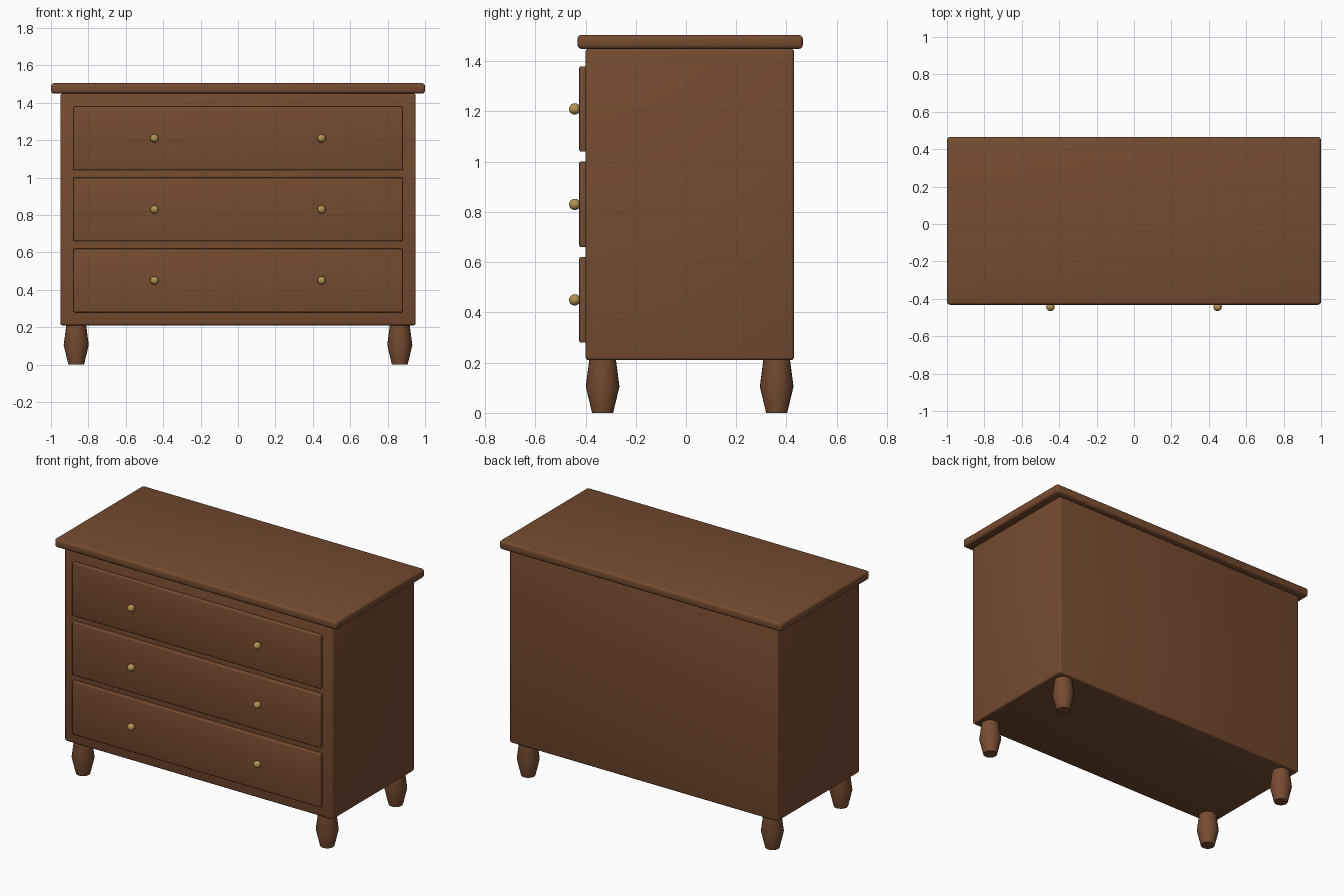
import bpy, bmesh, math

if "Cube" in bpy.data.objects:
    bpy.data.objects.remove(bpy.data.objects["Cube"])


def material(name, rgb):
    m = bpy.data.materials.new(name)
    m.diffuse_color = (*rgb, 1)
    m.use_nodes = True
    m.node_tree.nodes["Principled BSDF"].inputs["Base Color"].default_value = m.diffuse_color
    return m


wood = material("brown wood", (0.18, 0.07, 0.03))
brass = material("brass", (0.45, 0.29, 0.085))


def finish(name, bm, mat, angle=35):
    mesh = bpy.data.meshes.new(name)
    bmesh.ops.recalc_face_normals(bm, faces=bm.faces)
    bm.to_mesh(mesh)
    bm.free()
    mesh.materials.append(mat)
    ob = bpy.data.objects.new(name, mesh)
    bpy.context.collection.objects.link(ob)
    bpy.ops.object.select_all(action='DESELECT')
    ob.select_set(True)
    bpy.context.view_layer.objects.active = ob
    bpy.ops.object.shade_smooth_by_angle(angle=math.radians(angle))
    return ob


def rounded_box(name, lo, hi, bevel):
    bm = bmesh.new()
    bmesh.ops.create_cube(bm, size=1)
    for v in bm.verts:
        v.co = [(a + b) / 2 + c * (b - a) for a, b, c in zip(lo, hi, v.co)]
    bmesh.ops.bevel(bm, geom=bm.edges[:], offset=bevel, segments=3,
                    profile=0.5, affect='EDGES')
    return finish(name, bm, wood)


def turned_leg(name, x, y):
    # Foot, belly and neck rings, (radius, height)
    profile = [(0.042, 0), (0.067, 0.105), (0.052, 0.22)]
    bm = bmesh.new()
    n = 24
    rings = [[bm.verts.new((x + r * math.cos(2 * math.pi * i / n),
                            y + r * math.sin(2 * math.pi * i / n), z))
              for i in range(n)] for r, z in profile]
    for a, b in zip(rings, rings[1:]):
        for i in range(n):
            j = (i + 1) % n
            bm.faces.new((a[i], a[j], b[j], b[i]))
    bm.faces.new(rings[0][::-1])
    bm.faces.new(rings[-1])
    return finish(name, bm, wood)


# Cabinet and overhanging top
rounded_box("cabinet", (-0.95, -0.40, 0.21), (0.95, 0.43, 1.45), 0.012)
rounded_box("top_board", (-1.0, -0.432, 1.449), (1.0, 0.465, 1.505), 0.016)

# Drawer fronts with two knobs each
for row in range(3):
    z = 0.45 + 0.38 * row
    rounded_box(f"drawer_{row + 1}", (-0.88, -0.425, z - 0.17),
                (0.88, -0.39, z + 0.17), 0.006)
    for side, x in (("left", -0.447), ("right", 0.447)):
        bm = bmesh.new()
        bmesh.ops.create_uvsphere(bm, u_segments=24, v_segments=16, radius=0.0225)
        bmesh.ops.translate(bm, verts=bm.verts, vec=(x, -0.443, z))
        finish(f"knob_{row + 1}_{side}", bm, brass)

# Four turned legs
for side, x in (("left", -0.865), ("right", 0.865)):
    for end, y in (("front", -0.332), ("back", 0.361)):
        turned_leg(f"leg_{end}_{side}", x, y)
